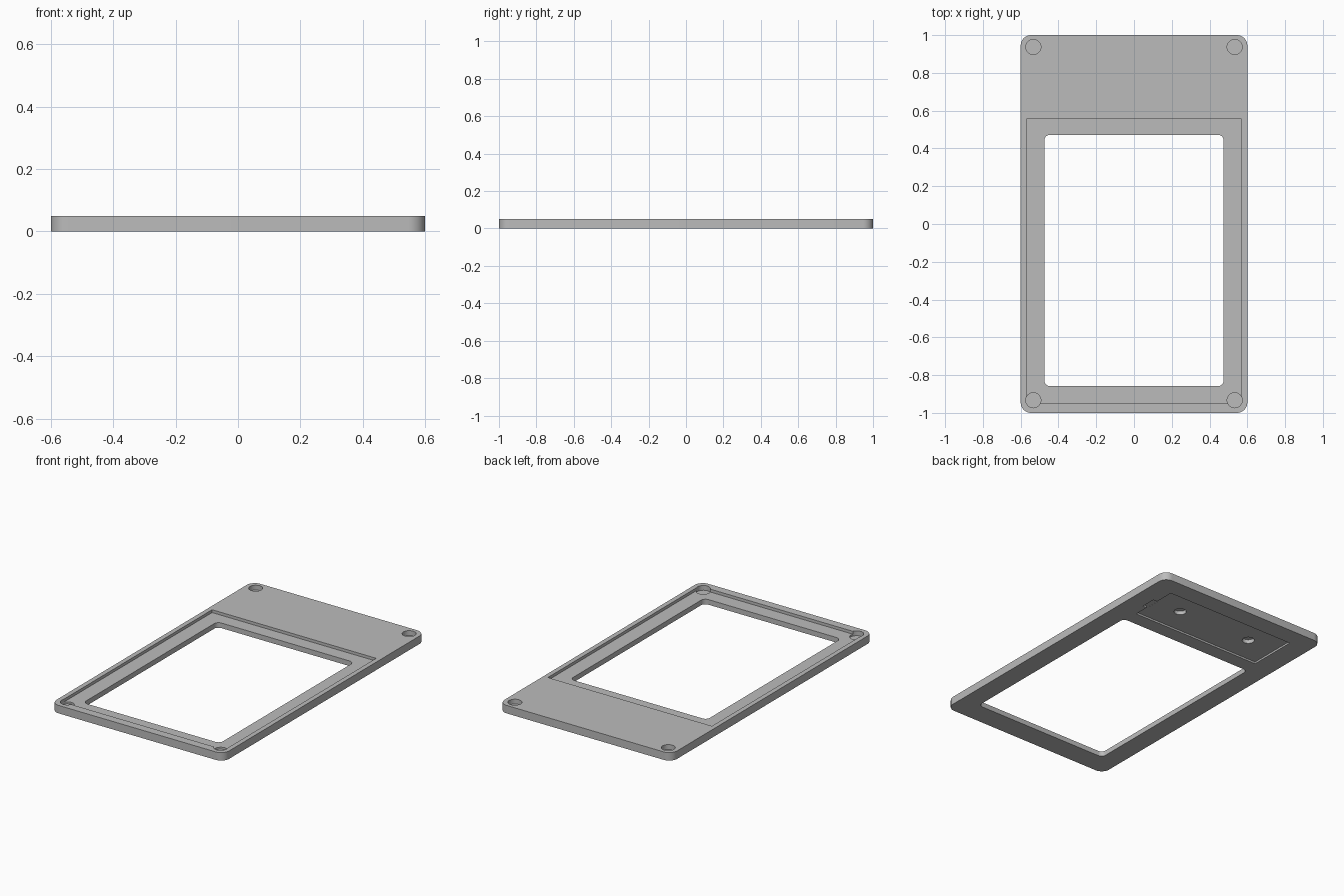
import bpy
import bmesh
from math import cos, sin, pi, radians

cube = bpy.data.objects.get("Cube")
if cube:
    bpy.data.objects.remove(cube, do_unlink=True)

THICK = 0.05
OVER = 0.02   # how far cutters poke out of the plate

grey = bpy.data.materials.new("matte grey")
grey.use_nodes = True
grey.diffuse_color = (0.5, 0.5, 0.5, 1)
grey.node_tree.nodes["Principled BSDF"].inputs["Base Color"].default_value = (0.5, 0.5, 0.5, 1)


def prism(name, outline, z0, z1):
    """Extrude a counter-clockwise outline from z0 to z1."""
    bm = bmesh.new()
    low = [bm.verts.new((x, y, z0)) for x, y in outline]
    high = [bm.verts.new((x, y, z1)) for x, y in outline]
    bm.faces.new(low[::-1])
    bm.faces.new(high)
    for i in range(len(low)):
        j = (i + 1) % len(low)
        bm.faces.new((low[i], low[j], high[j], high[i]))
    mesh = bpy.data.meshes.new(name)
    bm.to_mesh(mesh)
    bm.free()
    mesh.materials.append(grey)
    obj = bpy.data.objects.new(name, mesh)
    bpy.context.collection.objects.link(obj)
    return obj


def rectangle(x0, x1, y0, y1, radius=0, steps=8):
    """Rectangle outline, with rounded corners if a radius is given."""
    if not radius:
        return [(x0, y0), (x1, y0), (x1, y1), (x0, y1)]
    centres = [(x1 - radius, y1 - radius), (x0 + radius, y1 - radius),
               (x0 + radius, y0 + radius), (x1 - radius, y0 + radius)]
    return [(cx + radius * cos((q + i / steps) * pi / 2),
             cy + radius * sin((q + i / steps) * pi / 2))
            for q, (cx, cy) in enumerate(centres) for i in range(steps + 1)]


def circle(cx, cy, radius, steps=32):
    return [(cx + radius * cos(2 * pi * i / steps),
             cy + radius * sin(2 * pi * i / steps)) for i in range(steps)]


# Rounded base plate
plate = prism("frame_plate", rectangle(-0.6, 0.6, -1, 1, 0.055), 0, THICK)
bpy.context.view_layer.objects.active = plate


def cut(outline, z0, z1):
    cutter = prism("cutter", outline, z0, z1)
    cutter.hide_render = True
    mod = plate.modifiers.new("cut", 'BOOLEAN')
    mod.operation = 'DIFFERENCE'
    mod.solver = 'EXACT'
    mod.object = cutter
    bpy.ops.object.modifier_apply(modifier=mod.name)
    bpy.data.objects.remove(cutter, do_unlink=True)


# Window opening and the shallow panel seat around it
cut(rectangle(-0.475, 0.475, -0.858, 0.472, 0.03), -OVER, THICK + OVER)
cut(rectangle(-0.57, 0.57, -0.948, 0.557), 0.032, THICK + OVER)

# Blind corner holes
for x in (-0.533, 0.533):
    for y in (-0.933, 0.937):
        cut(circle(x, y, 0.04), 0.02, THICK + OVER)

# Underside pocket with a side notch and two blind holes
cut(rectangle(-0.457, 0.457, 0.565, 0.882), -OVER, 0.012)
cut(rectangle(0.44, 0.485, 0.66, 0.755), -OVER, 0.0125)
for x in (-0.262, 0.262):
    cut(circle(x, 0.735, 0.036), -OVER, 0.036)

# Smooth round walls, keep edges crisp
plate.select_set(True)
bpy.ops.object.shade_smooth_by_angle(angle=radians(30))
